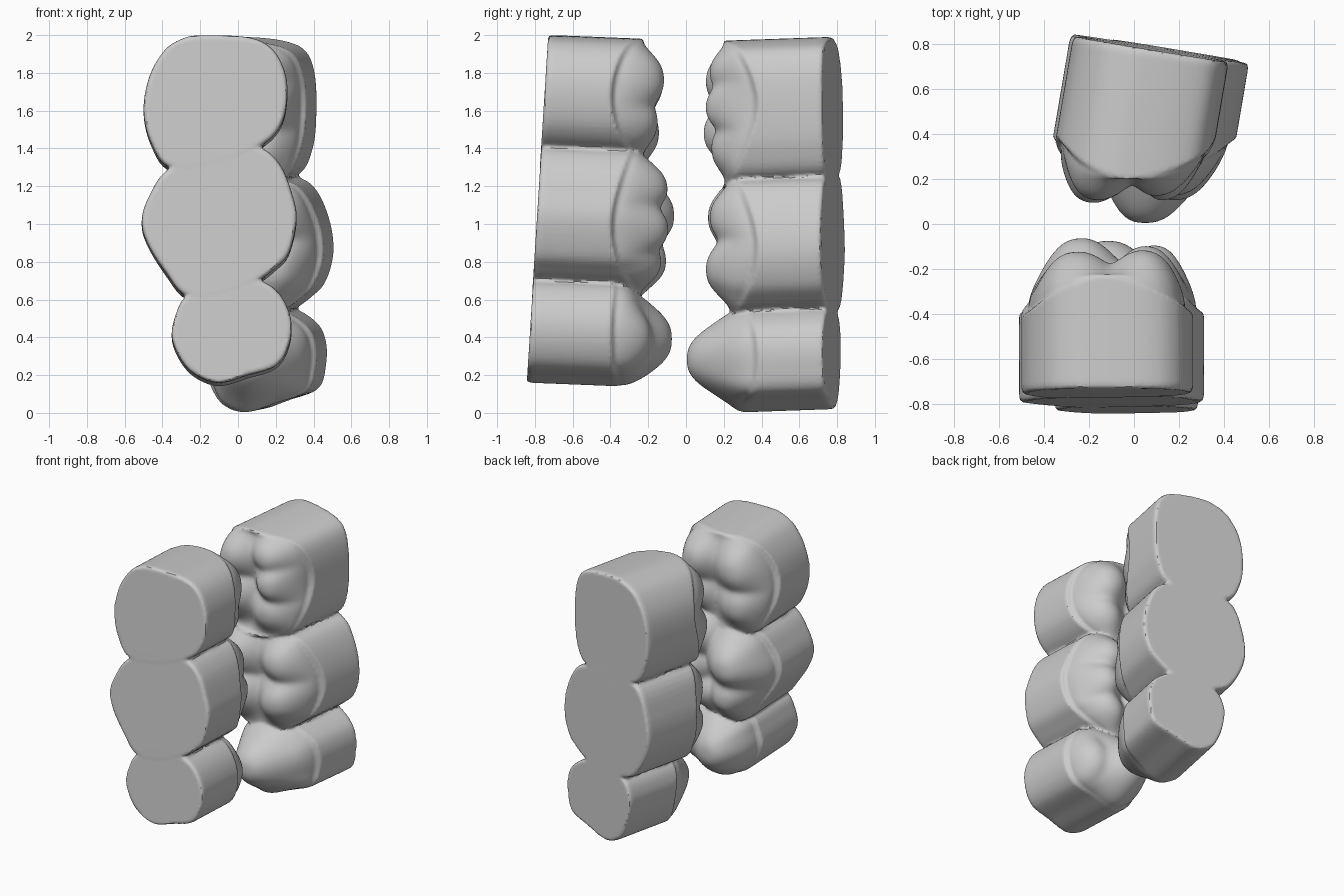
import bpy, bmesh, math
from mathutils import Vector

if "Cube" in bpy.data.objects:
    bpy.data.objects.remove(bpy.data.objects["Cube"])

SECT, RINGS = 80, 24


def smooth_loop(pts, n=SECT):
    """Closed Catmull-Rom curve through pts, resampled evenly by point index."""
    m, out = len(pts), []
    p = [Vector(q) for q in pts]
    for k in range(n):
        u = k * m / n
        i, f = int(u), u - int(u)
        a, b, c, d = p[i - 1], p[i], p[(i + 1) % m], p[(i + 2) % m]
        out.append(0.5 * (2 * b + (c - a) * f + (2 * a - 5 * b + 4 * c - d) * f * f
                          + (3 * b - a - 3 * c + d) * f ** 3))
    return out


def add_tooth(bm, row, outline, cusps, end_rim):
    """Straight root block with a domed, cusped chewing surface."""
    loop = smooth_loop(outline)
    cen = sum(loop, Vector((0, 0))) / len(loop)
    base, side, fossa, (dx, dz) = row["base"], row["side"], row["fossa"], row["lean"]
    sign = row["sign"]

    def place(q, y):
        dy = y - base(q.x, q.y)
        return bm.verts.new((q.x + dx * dy, y, q.y + dz * dy))

    def crown(q, t, rim):
        h = sum((abs(tip - fossa) * math.exp(-(math.hypot(q.x - cx, q.y - cz) / (1.2 * r)) ** 2.6)) ** 5
                for cx, cz, tip, r in cusps) ** (1 / 5)
        return rim + (fossa + sign * h - rim) * max(0, 1 - t ** 5) ** 0.55

    # rim height and crown inset differ between the sides and the ends
    rims, insets = [], []
    for q in loop:
        v = (q - cen).normalized()
        rims.append(side + (end_rim - side) * v.y ** 2)
        insets.append(0.985 - 0.075 * v.x ** 2)
    rings = []
    # base edge, slightly rounded
    for inset, lift in ((0.965, 0.0), (0.99, 0.008), (1.0, 0.03)):
        rings.append([place(cen + (q - cen) * inset, base(q.x, q.y) + sign * lift) for q in loop])
    # gum-line shelf
    rings.append([place(q, r) for q, r in zip(loop, rims)])
    # chewing surface, from rim to middle
    for k in range(RINGS):
        t = 1 - (k / RINGS) ** 1.5
        ring = []
        for q, r, s in zip(loop, rims, insets):
            p = cen + (q - cen) * t * s
            ring.append(place(p, crown(p, t, r + sign * 0.02)))
        rings.append(ring)
    for a, b in zip(rings, rings[1:]):
        for i in range(SECT):
            j = (i + 1) % SECT
            bm.faces.new((a[i], a[j], b[j], b[i]))
    top = place(cen, crown(cen, 0, side))
    bot = place(cen, base(cen.x, cen.y))
    for i in range(SECT):
        j = (i + 1) % SECT
        bm.faces.new((rings[-1][i], rings[-1][j], top))
        bm.faces.new((rings[0][j], rings[0][i], bot))


def build_row(name, row, teeth):
    bm = bmesh.new()
    for t in teeth:
        add_tooth(bm, row, *t)
    bmesh.ops.recalc_face_normals(bm, faces=bm.faces)
    me = bpy.data.meshes.new(name)
    bm.to_mesh(me)
    bm.free()
    ob = bpy.data.objects.new(name, me)
    bpy.context.collection.objects.link(ob)
    bpy.ops.object.select_all(action='DESELECT')
    ob.select_set(True)
    bpy.context.view_layer.objects.active = ob
    # fuse the three teeth into one skin
    mod = ob.modifiers.new("fuse", 'REMESH')
    mod.mode = 'VOXEL'
    mod.voxel_size = 0.012
    bpy.ops.object.modifier_apply(modifier="fuse")
    bpy.ops.object.shade_smooth_by_angle(angle=math.radians(40))
    return ob


# front row of teeth: outlines are (x, z), cusps are (x, z, tip y, radius)
front = dict(base=lambda x, z: -0.73 - (2 - z) * 0.061, side=-0.40, fossa=-0.25,
             lean=(0.0, -0.04), sign=1)
build_row("front_teeth_row", front, [
    ([(-0.2, 2.0), (0.05, 1.99), (0.18, 1.93), (0.25, 1.8), (0.26, 1.65), (0.22, 1.51), (0.11, 1.41),
      (-0.12, 1.32), (-0.36, 1.3), (-0.46, 1.43), (-0.5, 1.6), (-0.47, 1.78), (-0.39, 1.92), (-0.3, 1.98)],
     [(-0.27, 1.78, -0.12, .16), (-0.28, 1.5, -0.14, .14), (0.07, 1.8, -0.11, .16), (0.08, 1.54, -0.14, .14)],
     -0.24),
    ([(0.1, 1.41), (0.22, 1.32), (0.29, 1.15), (0.31, 1.02), (0.27, 0.85), (0.2, 0.77), (0.1, 0.70),
      (-0.08, 0.63), (-0.27, 0.62), (-0.38, 0.74), (-0.48, 0.9), (-0.51, 1.02), (-0.47, 1.15),
      (-0.37, 1.29), (-0.13, 1.4)],
     [(-0.25, 1.08, -0.06, .17), (-0.23, 0.82, -0.10, .14), (0.07, 1.23, -0.09, .14),
      (0.11, 1.0, -0.09, .13), (0.06, 0.80, -0.12, .13)],
     -0.27),
    ([(0.11, 0.70), (0.22, 0.63), (0.28, 0.5), (0.27, 0.36), (0.2, 0.25), (0.05, 0.2), (-0.1, 0.16),
      (-0.22, 0.2), (-0.3, 0.28), (-0.35, 0.4), (-0.33, 0.52), (-0.27, 0.62), (-0.08, 0.69)],
     [(-0.12, 0.42, -0.075, .17), (0.13, 0.42, -0.18, .12)],
     -0.37),
])

# back row of teeth, leaning sideways
back = dict(base=lambda x, z: 0.795 - 0.16 * x + 0.01 * (1 - z), side=0.38, fossa=0.26,
            lean=(0.17, 0.035), sign=-1)
build_row("back_teeth_row", back, [
    ([(0.08, 1.99), (0.25, 1.97), (0.36, 1.92), (0.41, 1.8), (0.42, 1.6), (0.40, 1.4), (0.32, 1.26),
      (0.08, 1.21), (-0.16, 1.27), (-0.25, 1.42), (-0.27, 1.6), (-0.24, 1.78), (-0.15, 1.92), (-0.03, 1.98)],
     [(-0.07, 1.79, 0.10, .16), (-0.08, 1.5, 0.09, .15), (0.22, 1.84, 0.12, .13), (0.26, 1.64, 0.10, .13),
      (0.23, 1.41, 0.13, .14)],
     0.21),
    ([(0.32, 1.25), (0.42, 1.18), (0.49, 1.02), (0.51, 0.85), (0.47, 0.7), (0.4, 0.62), (0.29, 0.55),
      (0.08, 0.51), (-0.12, 0.56), (-0.22, 0.68), (-0.28, 0.85), (-0.26, 1.05), (-0.17, 1.24), (0.08, 1.3)],
     [(-0.06, 1.07, 0.11, .16), (-0.06, 0.77, 0.10, .15), (0.31, 1.07, 0.12, .15), (0.32, 0.77, 0.10, .16)],
     0.25),
    ([(0.29, 0.56), (0.42, 0.48), (0.47, 0.38), (0.47, 0.25), (0.43, 0.13), (0.28, 0.07), (0.12, 0.02),
      (0.0, 0.06), (-0.07, 0.16), (-0.11, 0.3), (-0.11, 0.42), (-0.05, 0.52), (0.12, 0.58)],
     [(0.18, 0.31, 0.005, .18), (0.36, 0.34, 0.17, .11)],
     0.31),
])
